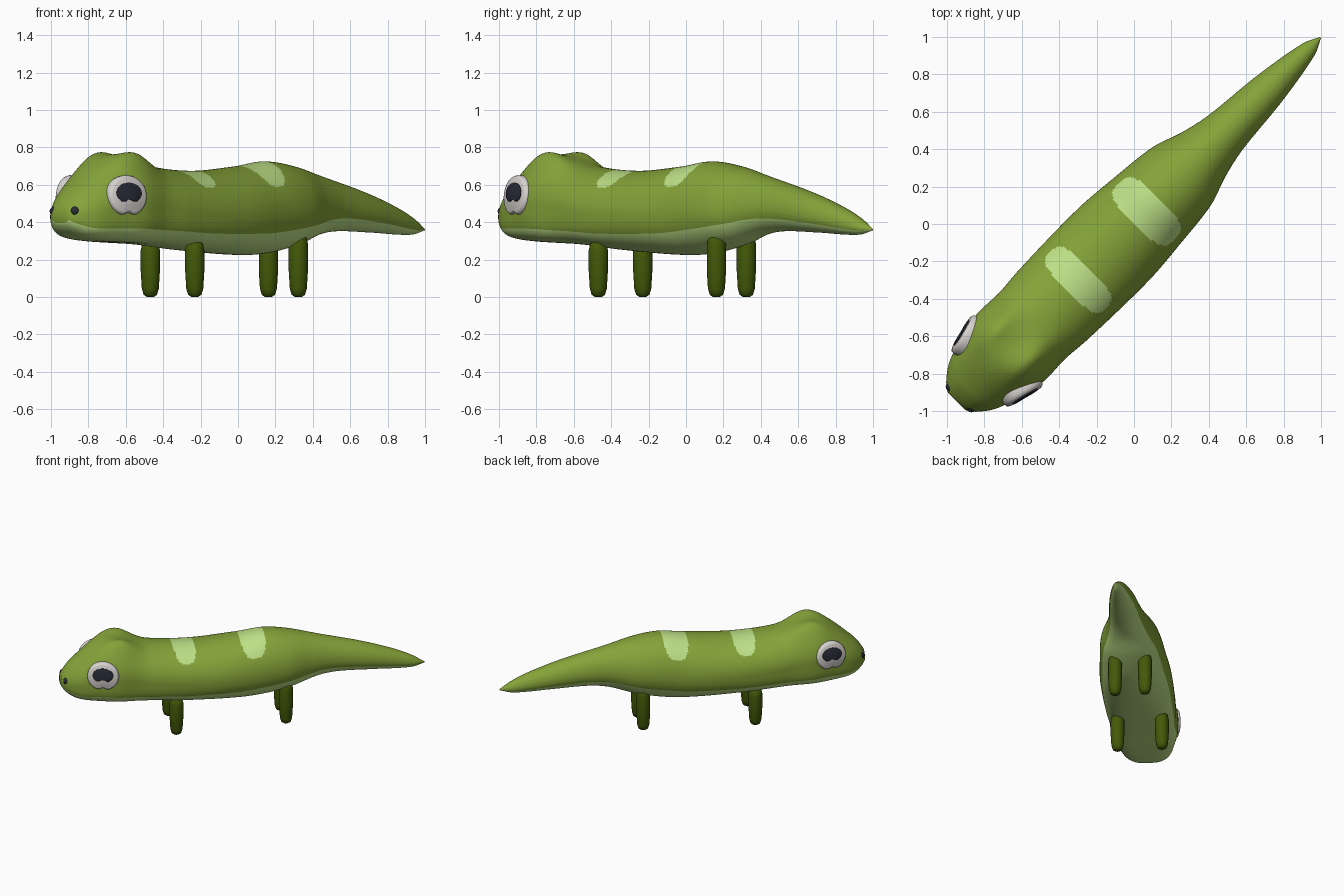
import bpy, bmesh, math
from mathutils import Matrix, Vector

if "Cube" in bpy.data.objects:
    bpy.data.objects.remove(bpy.data.objects["Cube"])

def srgb(r, g, b):
    return tuple(((c / 255 + 0.055) / 1.055) ** 2.4 for c in (r, g, b)) + (1,)

def material(name, *rgb):
    m = bpy.data.materials.new(name)
    m.diffuse_color = srgb(*rgb)
    m.use_nodes = True
    m.node_tree.nodes["Principled BSDF"].inputs["Base Color"].default_value = m.diffuse_color
    return m

GREEN = material("leaf green", 133, 163, 57)
PALE = material("pale green", 190, 225, 135)
DARK = material("dark green", 66, 89, 8)
WHITE = material("eye white", 216, 212, 208)
BLACK = material("charcoal", 40, 42, 54)

# The animal is modelled along +x (tail) / -x (nose), then turned 45 degrees
TURN = Matrix.Rotation(math.radians(45), 4, 'Z')

def finish(bm, name, mats, mtx=Matrix(), angle=50):
    bmesh.ops.recalc_face_normals(bm, faces=bm.faces)
    me = bpy.data.meshes.new(name)
    bm.to_mesh(me)
    bm.free()
    me.transform(TURN @ mtx)
    for m in mats:
        me.materials.append(m)
    ob = bpy.data.objects.new(name, me)
    bpy.context.collection.objects.link(ob)
    bpy.context.view_layer.objects.active = ob
    ob.select_set(True)
    bpy.ops.object.shade_smooth_by_angle(angle=math.radians(angle))
    ob.select_set(False)
    return ob

def loft(bm, rings):
    """Skin closed rings of points and cap both ends; returns rows of faces."""
    vs = [[bm.verts.new(p) for p in r] for r in rings]
    n = len(vs[0])
    rows = []
    for a, b in zip(vs, vs[1:]):
        rows.append([bm.faces.new((a[i], a[(i + 1) % n], b[(i + 1) % n], b[i]))
                     for i in range(n)])
    bm.faces.new(vs[0])
    bm.faces.new(vs[-1])
    return rows

def sample(keys, s):
    """Smooth Hermite interpolation through (position, value) keys."""
    n = len(keys)
    i = max(k for k in range(n - 1) if keys[k][0] <= s + 1e-9)
    def slope(k):
        a, b = keys[max(k - 1, 0)], keys[min(k + 1, n - 1)]
        return (b[1] - a[1]) / (b[0] - a[0])
    (x0, y0), (x1, y1) = keys[i], keys[i + 1]
    h = x1 - x0
    t = (s - x0) / h
    return ((2*t**3 - 3*t*t + 1) * y0 + (t**3 - 2*t*t + t) * h * slope(i)
            + (3*t*t - 2*t**3) * y1 + (t**3 - t*t) * h * slope(i + 1))

# ---- body profile: half width, back height, belly height, belly squareness
NOSE, TAIL = -1.342, 1.41
WIDTH = [(NOSE, .065), (-1.31, .11), (-1.22, .176), (-1.08, .221), (-.94, .253),
         (-.77, .25), (-.6, .262), (-.16, .27), (.1, .25), (.36, .22), (.53, .165),
         (.69, .13), (1.03, .095), (1.32, .045), (TAIL, .004)]
TOP = [(NOSE, .475), (-1.31, .525), (-1.25, .59), (-1.05, .742), (-.9, .757),
       (-.69, .70), (-.35, .675), (0, .70), (.2, .725), (.4, .70), (.6, .65),
       (.93, .565), (1.16, .49), (1.3, .43), (TAIL, .364)]
BOTTOM = [(NOSE, .395), (-1.315, .36), (-1.25, .322), (-1.1, .30), (-.7, .28),
          (-.4, .25), (0, .225), (.2, .235), (.42, .28), (.6, .335), (.75, .352),
          (1.0, .345), (1.3, .333), (TAIL, .356)]
SQUARE = [(NOSE, 2.6), (-1.2, 3.6), (-.9, 4), (-.6, 3.2), (-.2, 2.4), (.3, 2.1), (TAIL, 2)]
SEG, N = 144, 250

def section(s):
    w, zt, zb, p = (sample(k, s) for k in (WIDTH, TOP, BOTTOM, SQUARE))
    zw = zb + .45 * (zt - zb)
    pts = []
    for i in range(SEG):
        a = 2 * math.pi * i / SEG
        c, e = math.cos(a), math.sin(a)
        if e >= 0:  # round back with two brow bumps
            y = w * c
            z = zw + e * (zt - zw)
            z += .056 * math.exp(-((s + .91) / .14) ** 2 - ((abs(y) - .145) / .075) ** 2) * e
        else:       # flatter belly, squarest under the head
            y = w * math.copysign(abs(c) ** (2 / p), c)
            z = zw - abs(e) ** (2 / p) * (zw - zb)
        pts.append((s, y, z))
    return pts

def in_spot(c):
    for mid, half in ((-.422, .08), (.096, .092)):
        u, v = abs(c.x - mid) / half, abs(c.y) / .212
        if c.z > .55 and u ** 3 + v ** 5 < 1:
            return True
    return False

bm = bmesh.new()
rows = loft(bm, [section(NOSE + (TAIL - NOSE) * k / N) for k in range(N + 1)])
for row in rows:
    for i, f in enumerate(row):
        a = 360 * (i + .5) / SEG
        if 205 < a < 335 or in_spot(f.calc_center_median()):
            f.material_index = 1
finish(bm, "body", [GREEN, PALE])

# ---- eyes
def notched(rx, ry, floor, notch, n=48):
    pts = []
    for i in range(n):
        a = 2 * math.pi * i / n
        x, y = rx * math.cos(a), max(ry * math.sin(a), -floor)
        if y < 0:
            y += notch * math.exp(-(x / (rx * .22)) ** 2)
        pts.append((x, y))
    return pts

def plate(name, outline, levels, mat, mtx):
    bm = bmesh.new()
    loft(bm, [[(x * k, y * k, z) for x, y in outline] for k, z in levels])
    finish(bm, name, [mat], mtx)

for side, label in ((1, "left"), (-1, "right")):
    n = Vector((-.24, side * .95, .09)).normalized()
    up = (Vector((0, 0, 1)) - n * n.z).normalized()
    across = up.cross(n)
    mtx = Matrix((across, up, n)).transposed().to_4x4()
    mtx.translation = Vector((-1.053, side * .2, .54))
    plate(label + "_eye", notched(.118, .11, .106, .016),
          [(.95, -.05), (1, .0), (1, .022), (.95, .036), (.86, .042)], WHITE, mtx)
    plate(label + "_pupil", [(x, y + .012) for x, y in notched(.078, .056, .046, .012)],
          [(1, .039), (1, .045), (.95, .047)], BLACK, mtx)

    # nostrils
    bm = bmesh.new()
    bmesh.ops.create_uvsphere(bm, u_segments=16, v_segments=10, radius=.027)
    finish(bm, label + "_nostril", [BLACK], Matrix.Translation((-1.308, side * .078, .458)))

    # legs
    for name, s, v, top in (("front", -.495, .168, .30), ("back", .343, .113, .335)):
        prof = [(.018, 0), (.036, .012), (.046, .045), (.052, .14),
                (.052, top - .05), (.044, top - .015), (.02, top)]
        bm = bmesh.new()
        loft(bm, [[(r * math.cos(2 * math.pi * i / 20), r * math.sin(2 * math.pi * i / 20), z)
                   for i in range(20)] for r, z in prof])
        finish(bm, f"{name}_{label}_leg", [DARK], Matrix.Translation((s, side * v, 0)), 60)
